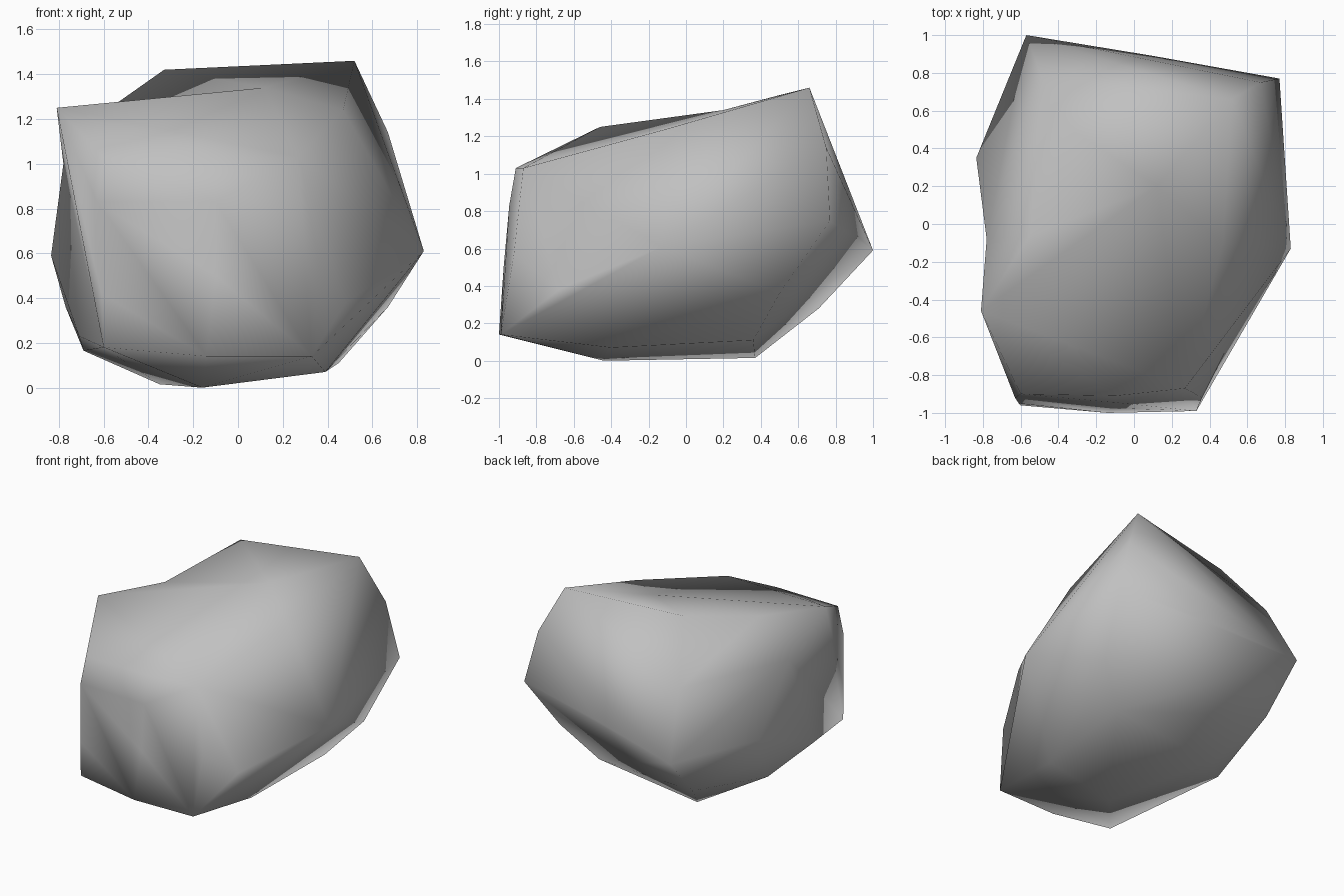
import bpy
import bmesh
from mathutils import Vector

cube = bpy.data.objects.get("Cube")
if cube:
    bpy.data.objects.remove(cube, do_unlink=True)

# Plain grey stone
stone = bpy.data.materials.new("stone_grey")
stone.use_nodes = True
grey = (0.53, 0.53, 0.53, 1)
stone.diffuse_color = grey
bsdf = next(n for n in stone.node_tree.nodes if n.type == 'BSDF_PRINCIPLED')
bsdf.inputs["Base Color"].default_value = grey
bsdf.inputs["Roughness"].default_value = 0.8

# Key corners of the boulder, grouped by side
front_side = [(-.6, -.96, .18), (-.14, -1, .14), (.33, -.99, .14),
              (-.61, -.95, .42), (-.63, -.92, .83), (-.1, -.975, .5),
              (-.1, -.945, .83), (.36, -.92, .57),
              (-.6, -.9, 1.03), (-.1, -.91, 1.03), (.27, -.87, 1.03)]
top_side = [(-.81, -.46, 1.25), (-.24, -.26, 1.28), (.47, -.1, 1.24),
            (-.33, .5, 1.42), (.52, .66, 1.46)]
back_side = [(.67, .75, 1.14), (.77, .77, .75), (-.57, 1, .59),
             (-.49, .78, 1.04), (.1, .89, .69), (-.55, .71, .28),
             (.67, .5, .36)]
flanks = [(.83, -.13, .61), (-.835, .35, .59), (-.77, .2, .36)]
underside = [(-.16, -.44, 0), (-.35, .37, .015), (.39, -.4, .07),
             (.45, .36, .11), (-.69, .04, .165), (-.71, -.46, .23)]

# Shallow hollows: start just proud of the hull, then sink to the second spot
hollows = [((-.6, .0, 1.38), (-.55, -.06, 1.265)),
           ((-.88, -.06, .95), (-.78, -.08, 1)),
           ((.54, -.73, .38), (.48, -.68, .38)),
           ((.12, .2, 1.42), (.12, .2, 1.34))]

bm = bmesh.new()
for group in (front_side, top_side, back_side, flanks, underside):
    for p in group:
        bm.verts.new(p)
dents = [(bm.verts.new(start), end) for start, end in hollows]

# Wrap the corners in a faceted skin, then press in the hollows
bmesh.ops.convex_hull(bm, input=list(bm.verts), use_existing_faces=False)
for vert, end in dents:
    vert.co = Vector(end)
loose = [v for v in bm.verts if not v.link_faces]
bmesh.ops.delete(bm, geom=loose, context='VERTS')
bmesh.ops.recalc_face_normals(bm, faces=list(bm.faces))
for face in bm.faces:
    face.smooth = True

mesh = bpy.data.meshes.new("boulder")
bm.to_mesh(mesh)
bm.free()
mesh.materials.append(stone)
boulder = bpy.data.objects.new("boulder", mesh)
bpy.context.scene.collection.objects.link(boulder)
